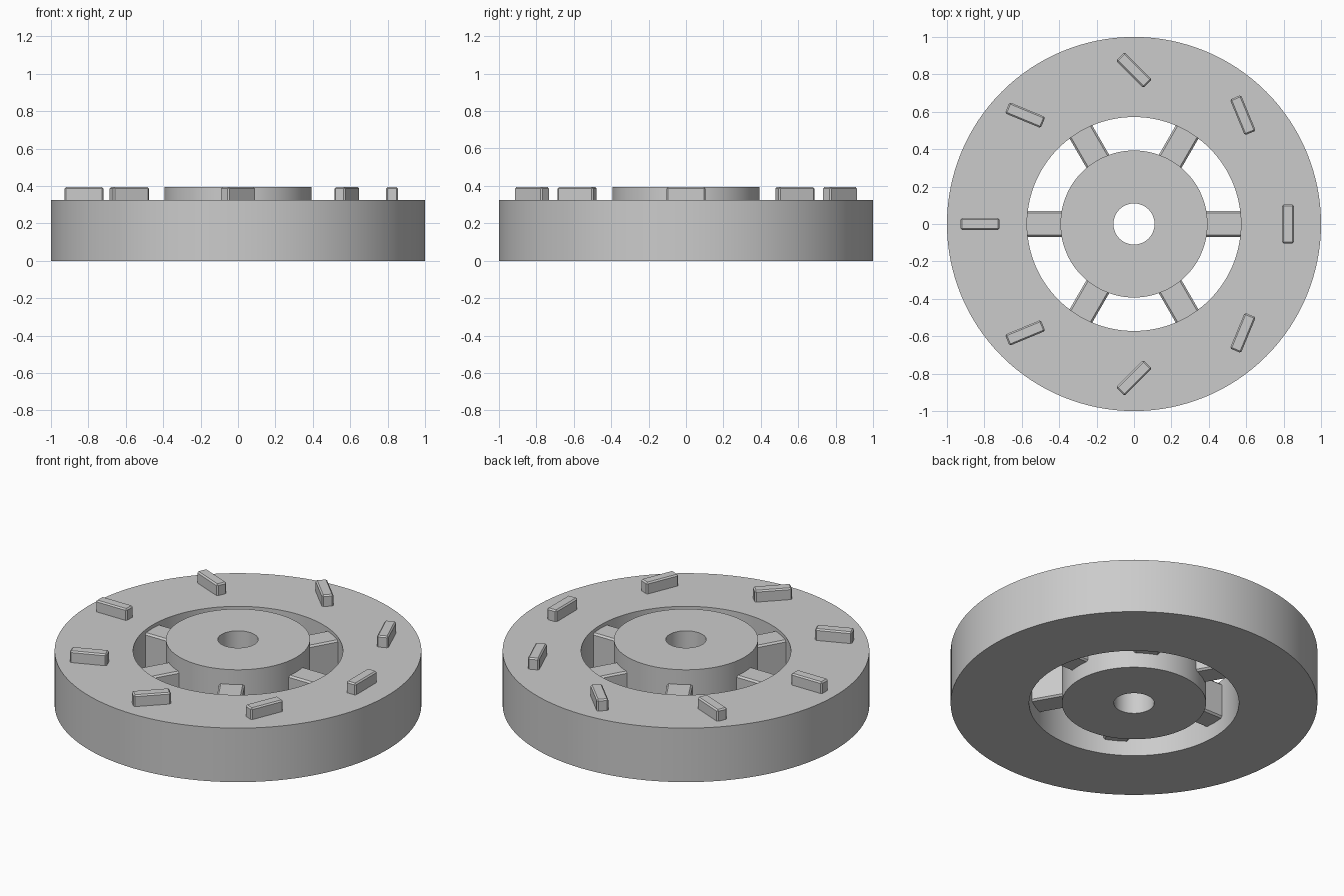
import bpy, bmesh, math
from mathutils import Matrix

if "Cube" in bpy.data.objects:
    bpy.data.objects.remove(bpy.data.objects["Cube"])

grey = bpy.data.materials.new("plain grey")
grey.diffuse_color = (0.6, 0.6, 0.6, 1)
grey.use_nodes = True
grey.node_tree.nodes["Principled BSDF"].inputs["Base Color"].default_value = grey.diffuse_color


def finish(name, bm):
    bmesh.ops.recalc_face_normals(bm, faces=bm.faces)
    mesh = bpy.data.meshes.new(name)
    bm.to_mesh(mesh)
    bm.free()
    mesh.materials.append(grey)
    obj = bpy.data.objects.new(name, mesh)
    bpy.context.collection.objects.link(obj)
    return obj


def tube(name, inner, outer, z0, z1, steps=128):
    """Rectangular profile revolved about the z axis."""
    bm = bmesh.new()
    profile = [(inner, z0), (outer, z0), (outer, z1), (inner, z1)]
    loops = []
    for i in range(steps):
        a = math.tau * i / steps
        loops.append([bm.verts.new((r * math.cos(a), r * math.sin(a), z)) for r, z in profile])
    for i in range(steps):
        a, b = loops[i], loops[(i + 1) % steps]
        for j in range(4):
            k = (j + 1) % 4
            bm.faces.new((a[j], a[k], b[k], b[j]))
    obj = finish(name, bm)
    bpy.ops.object.select_all(action='DESELECT')
    obj.select_set(True)
    bpy.context.view_layer.objects.active = obj
    bpy.ops.object.shade_smooth_by_angle(angle=math.radians(30))


def block(name, size, bevel, matrix, edge_rule):
    """Box with chamfers on the edges chosen by edge_rule."""
    bm = bmesh.new()
    bmesh.ops.create_cube(bm, size=1, matrix=Matrix.Diagonal((*size, 1)))
    edges = [e for e in bm.edges if edge_rule(e)]
    bmesh.ops.bevel(bm, geom=edges, offset=bevel, segments=1, affect='EDGES')
    bm.transform(matrix)
    finish(name, bm)


# Outer ring and bored hub
tube("outer_ring", 0.572, 1.0, 0, 0.325)
tube("hub", 0.11, 0.393, 0, 0.393)

# Six spokes joining hub and ring, chamfered along their length
for i in range(6):
    m = Matrix.Rotation(math.radians(60 * i), 4, 'Z') @ Matrix.Translation((0.478, 0, 0.197))
    block(f"spoke_{i + 1}", (0.22, 0.14, 0.215), 0.01, m,
          lambda e: abs(e.verts[0].co.x - e.verts[1].co.x) > 0.1)

# Eight raised blocks on the ring, each turned by half of its position angle
for i in range(8):
    a = math.radians(45 * i)
    m = (Matrix.Translation((0.823 * math.cos(a), 0.823 * math.sin(a), 0.357))
         @ Matrix.Rotation(math.pi / 2 + a / 2, 4, 'Z'))
    block(f"raised_block_{i + 1}", (0.207, 0.064, 0.072), 0.008, m,
          lambda e: max(v.co.z for v in e.verts) > 0)
